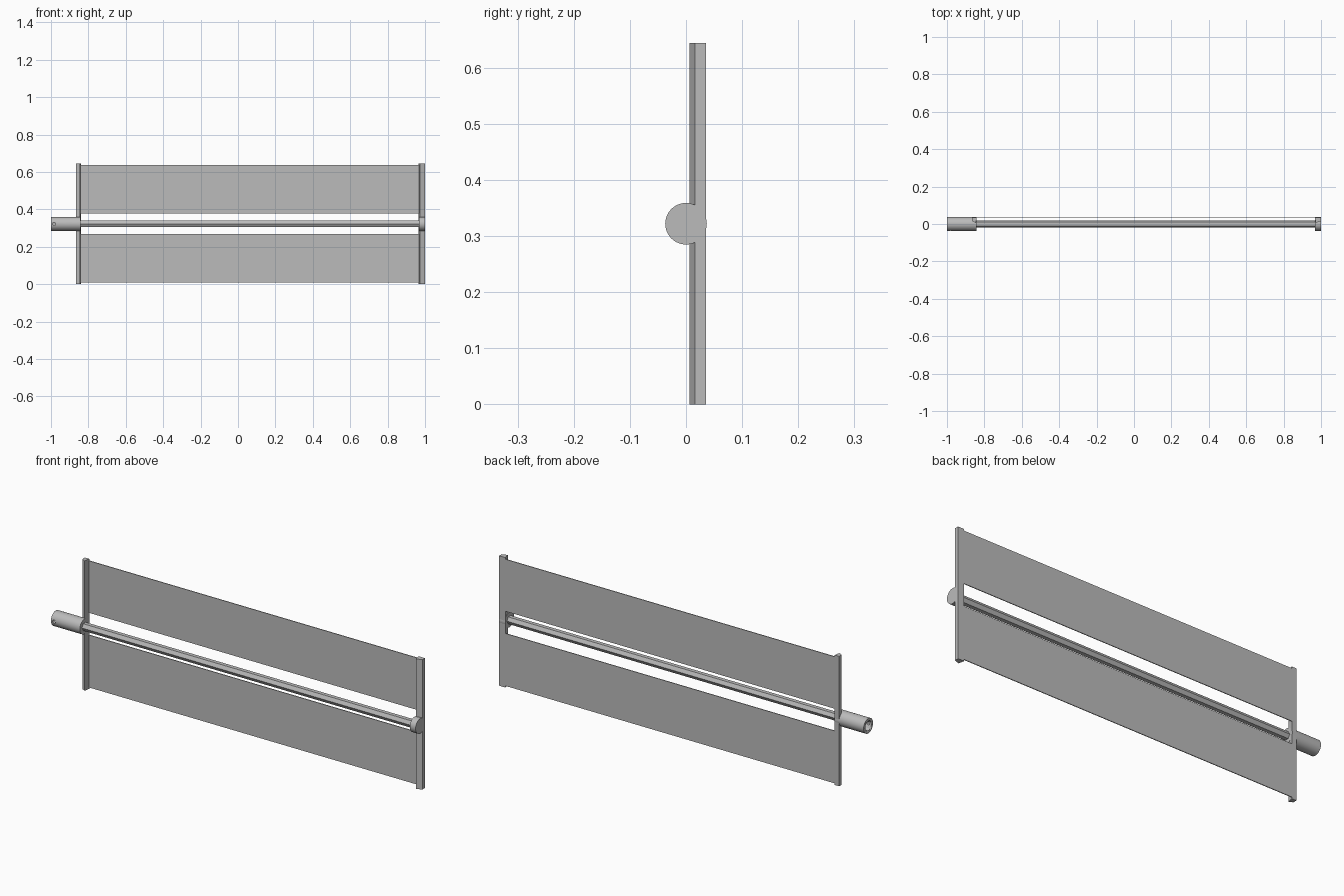
import bpy, bmesh, math
from mathutils import Matrix, Vector

cube = bpy.data.objects.get("Cube")
if cube:
    bpy.data.objects.remove(cube)

AXIS_Z = 0.322      # height of the rod axis
HEIGHT = 0.644
BACK = 0.036        # back plane of the panels

grey = bpy.data.materials.new("plain_grey")
grey.use_nodes = True
colour = (0.5, 0.5, 0.5, 1)
grey.diffuse_color = colour
grey.node_tree.nodes["Principled BSDF"].inputs["Base Color"].default_value = colour


def finish(name, bm):
    bmesh.ops.recalc_face_normals(bm, faces=bm.faces)
    mesh = bpy.data.meshes.new(name)
    bm.to_mesh(mesh)
    bm.free()
    mesh.materials.append(grey)
    obj = bpy.data.objects.new(name, mesh)
    bpy.context.collection.objects.link(obj)
    return obj


def box(name, low, high):
    bm = bmesh.new()
    bmesh.ops.create_cube(bm, size=1)
    low, high = Vector(low), Vector(high)
    for v in bm.verts:
        v.co = (low + high) / 2 + v.co * (high - low)
    return finish(name, bm)


def prism(name, outline, z0, z1):
    bm = bmesh.new()
    face = bm.faces.new([bm.verts.new((x, y, z0)) for x, y in outline])
    top = bmesh.ops.extrude_face_region(bm, geom=[face])["geom"]
    bmesh.ops.translate(bm, vec=(0, 0, z1 - z0),
                        verts=[g for g in top if isinstance(g, bmesh.types.BMVert)])
    return finish(name, bm)


def x_cylinder(name, x0, x1, radius, sides, smooth=True):
    bm = bmesh.new()
    place = Matrix.Translation(((x0 + x1) / 2, 0, AXIS_Z)) @ Matrix.Rotation(math.pi / 2, 4, "Y")
    bmesh.ops.create_cone(bm, cap_ends=True, segments=sides, radius1=radius,
                          radius2=radius, depth=x1 - x0, matrix=place)
    obj = finish(name, bm)
    if smooth:
        shade(obj)
    return obj


def shade(obj):
    bpy.ops.object.select_all(action="DESELECT")
    obj.select_set(True)
    bpy.context.view_layer.objects.active = obj
    bpy.ops.object.shade_smooth_by_angle(angle=math.radians(30))


def cut(target, cutter):
    cutter.hide_render = True
    cutter.hide_viewport = True
    mod = target.modifiers.new("cut", "BOOLEAN")
    mod.operation = "DIFFERENCE"
    mod.object = cutter


# Two thin panels with a slot between them
box("lower_panel", (-0.85, BACK - 0.004, 0.008), (0.98, BACK, 0.268))
box("upper_panel", (-0.85, BACK - 0.004, 0.378), (0.98, BACK, HEIGHT - 0.008))

# End bars with tapered front edges
prism("left_end_bar", [(1, BACK), (1, 0.016), (0.972, 0.006), (0.966, BACK)], 0, HEIGHT)
prism("right_end_bar", [(-0.865, BACK), (-0.865, 0.016), (-0.846, 0.006), (-0.84, BACK)], 0, HEIGHT)

# Hexagonal rod along the slot, with a round end cap
x_cylinder("hex_rod", -0.86, 0.98, 0.02, 6, smooth=False)
x_cylinder("end_cap", 0.968, 1, 0.037, 48)

# Hollow connector tube with a small pin hole in its front
tube = x_cylinder("connector_tube", -1, -0.842, 0.037, 48)
cut(tube, x_cylinder("tube_bore_cutter", -1.02, -0.88, 0.024, 48))
bm = bmesh.new()
bmesh.ops.create_cone(bm, cap_ends=True, segments=24, radius1=0.008, radius2=0.008, depth=0.06,
                      matrix=Matrix.Translation((-0.983, -0.04, AXIS_Z))
                      @ Matrix.Rotation(math.pi / 2, 4, "X"))
cut(tube, finish("pin_hole_cutter", bm))
